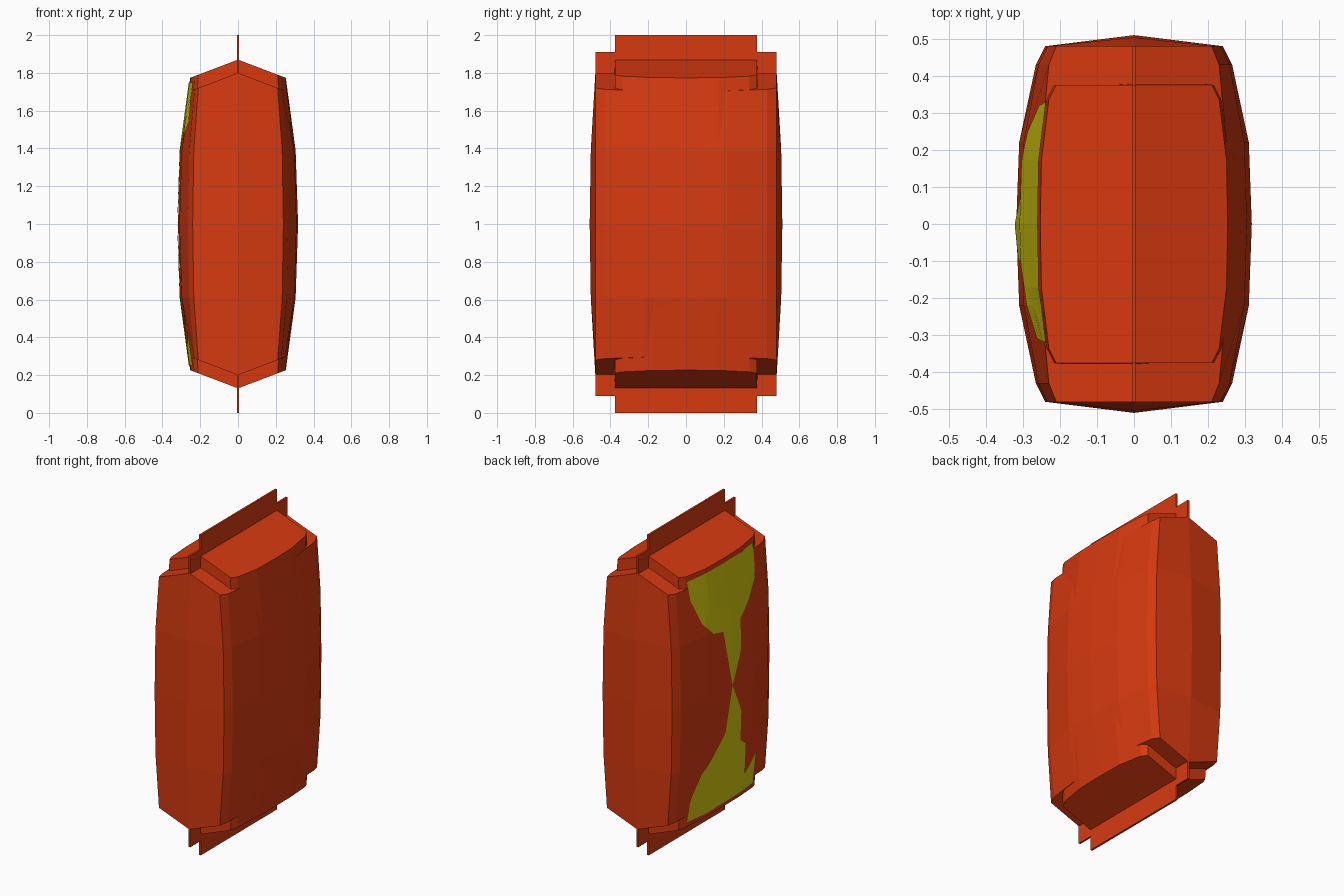
import bpy, bmesh
from mathutils import Vector
from mathutils.bvhtree import BVHTree

if "Cube" in bpy.data.objects:
    bpy.data.objects.remove(bpy.data.objects["Cube"])


def material(name, color):
    m = bpy.data.materials.new(name)
    m.diffuse_color = color
    m.use_nodes = True
    m.node_tree.nodes["Principled BSDF"].inputs["Base Color"].default_value = m.diffuse_color
    return m


red = material("red_foil", (0.68, 0.042, 0.005, 1))
yellow = material("yellow_print", (0.68, 0.6, 0.005, 1))


def make_object(name, bm, mat):
    me = bpy.data.meshes.new(name)
    bm.to_mesh(me)
    me.materials.append(mat)
    ob = bpy.data.objects.new(name, me)
    bpy.context.collection.objects.link(ob)
    return ob


# Half cross-section: (x at end, x at middle, y at end, y at middle)
SECTION = [(0, 0, .48, .51), (.21, .24, .48, .48), (.23, .265, .43, .43),
           (.25, .31, .22, .22), (.253, .318, 0, 0)]


def pillow(name, y_scale, ridge):
    """Faceted pouch with bulging sides and a ridged roof at each end."""
    bm = bmesh.new()
    half = SECTION + [(a, b, -c, -d) for a, b, c, d in SECTION[-2::-1]]
    loop = half + [(-a, -b, c, d) for a, b, c, d in half[-2:0:-1]]
    rings = []
    for side, t in ((-1, 0), (-.39, .8), (0, 1), (.39, .8), (1, 0)):
        ring = []
        for x0, x1, y0, y1 in loop:
            x, y = x0 + (x1 - x0) * t, (y0 + (y1 - y0) * t) * y_scale
            z = side * (ridge - .38 * abs(x)) if t == 0 else side
            ring.append(bm.verts.new((x, y, 1 + z)))
        rings.append(ring)
    n = len(loop)
    for lo, hi in zip(rings, rings[1:]):
        for i in range(n):
            j = (i + 1) % n
            bm.faces.new((lo[i], lo[j], hi[j], hi[i]))
    for ring in (rings[0], rings[-1]):
        bm.faces.new(ring[:n // 2 + 1])
        bm.faces.new(ring[n // 2:] + ring[:1])
    bmesh.ops.recalc_face_normals(bm, faces=bm.faces)
    make_object(name, bm, red)
    tree = BVHTree.FromBMesh(bm)
    bm.free()
    return tree


def fin(name, half_y, inner, outer, sign):
    """Thin flat seal strip at the top or bottom."""
    bm = bmesh.new()
    bmesh.ops.create_cube(bm, size=1)
    mid = 1 + sign * (inner + outer) / 2
    for v in bm.verts:
        v.co = Vector((v.co.x * .012, v.co.y * 2 * half_y,
                       mid + v.co.z * (outer - inner)))
    make_object(name, bm, red)
    bm.free()


# Wide pouch and taller narrow pouch
trees = [pillow("wide_pouch", 1, .80), pillow("tall_pouch", .783, .87)]
for word, s in (("top", 1), ("bottom", -1)):
    fin("wide_seal_" + word, .48, .77, .91, s)
    fin("tall_seal_" + word, .375, .84, 1.0, s)

# Printed patch on the left side: (y, height from middle), mirrored vertically
PATCH = [(0, 0), (.07, .36), (.16, .38), (.25, .47), (.32, .63), (.33, .75),
         (-.32, .75), (-.31, .54), (-.2, .64), (-.17, .43), (-.1, .38),
         (-.1, .2), (-.08, .15)]
bm = bmesh.new()
for s in (1, -1):
    pts = [bm.verts.new((0, y, 1 + s * h)) for y, h in PATCH]
    bm.faces.new(pts if s < 0 else pts[::-1])
bmesh.ops.triangulate(bm, faces=bm.faces[:])


def cut(co, no):
    bmesh.ops.bisect_plane(bm, geom=bm.verts[:] + bm.edges[:] + bm.faces[:],
                           plane_co=co, plane_no=no)


for y in (-.22, -.172, -.1, 0, .1, .172, .22):
    cut((0, y, 0), (0, 1, 0))
for k in range(1, 16):
    cut((0, 0, 1 + (k - 8) * .0975), (0, 0, 1))
for v in bm.verts:
    hits = [t.ray_cast(Vector((-1, v.co.y, v.co.z)), Vector((1, 0, 0)))[0]
            for t in trees]
    v.co.x = min(h.x for h in hits if h) - .004
for f in bm.faces:
    f.normal_update()
    if f.normal.x > 0:
        f.normal_flip()
make_object("printed_patch", bm, yellow)
bm.free()
